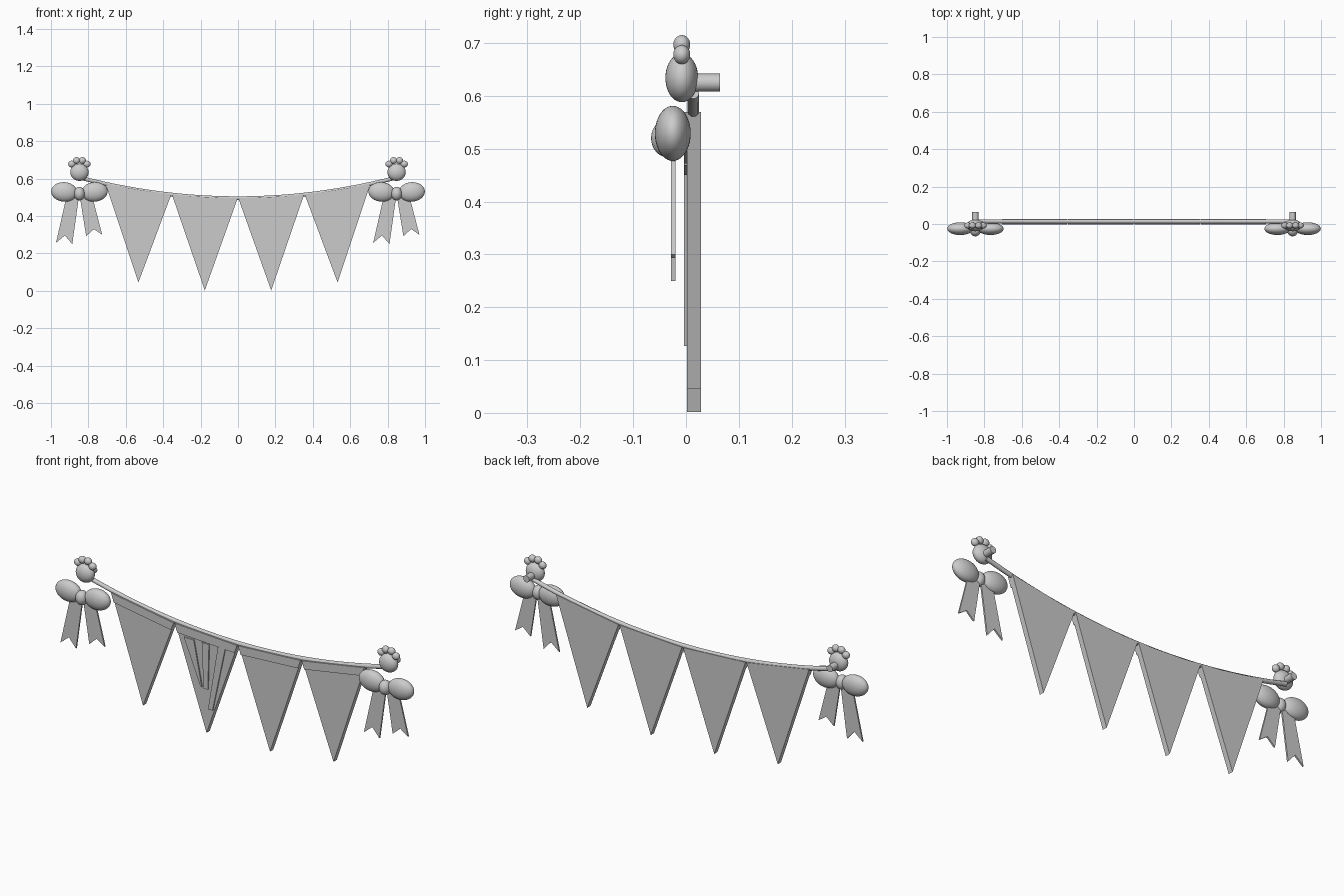
import bpy, bmesh, math
from mathutils import Vector

if "Cube" in bpy.data.objects:
    bpy.data.objects.remove(bpy.data.objects["Cube"])

grey = bpy.data.materials.new("light_grey")
grey.diffuse_color = (0.6, 0.6, 0.6, 1)
grey.use_nodes = True
grey.node_tree.nodes["Principled BSDF"].inputs["Base Color"].default_value = grey.diffuse_color


def rope_z(x):
    return 0.495 + 0.11 * (x / 0.845) ** 2


def finish(name, bm, smooth=False):
    bmesh.ops.recalc_face_normals(bm, faces=bm.faces)
    for f in bm.faces:
        f.smooth = smooth
    me = bpy.data.meshes.new(name)
    bm.to_mesh(me)
    bm.free()
    me.materials.append(grey)
    ob = bpy.data.objects.new(name, me)
    bpy.context.collection.objects.link(ob)
    return ob


def slab(name, points, y0, y1):
    """Extrude an (x, z) outline from y0 to y1."""
    bm = bmesh.new()
    face = bm.faces.new([bm.verts.new((x, y0, z)) for x, z in points])
    ext = bmesh.ops.extrude_face_region(bm, geom=[face])
    verts = [v for v in ext["geom"] if isinstance(v, bmesh.types.BMVert)]
    bmesh.ops.translate(bm, verts=verts, vec=(0, y1 - y0, 0))
    return finish(name, bm)


def ball(name, loc, radii, tilt=0):
    bm = bmesh.new()
    bmesh.ops.create_uvsphere(bm, u_segments=32, v_segments=20, radius=1)
    ob = finish(name, bm, True)
    ob.location, ob.scale = loc, radii
    ob.rotation_euler.y = tilt
    return ob


# sagging rope
curve = bpy.data.curves.new("rope", "CURVE")
curve.dimensions = "3D"
curve.bevel_depth = 0.011
curve.bevel_resolution = 3
curve.use_fill_caps = True
spline = curve.splines.new("POLY")
spline.points.add(40)
for i, p in enumerate(spline.points):
    x = -0.845 + 1.69 * i / 40
    p.co = (x, 0.014, rope_z(x), 1)
curve.materials.append(grey)
bpy.context.collection.objects.link(bpy.data.objects.new("rope", curve))

# pennants, each with a thin hem band across its top
W = 0.355
for i, tip_z in enumerate((0.045, 0.002, 0.002, 0.045)):
    x0 = (i - 2) * W
    a = Vector((x0 + 0.003, rope_z(x0) - 0.003))
    b = Vector((x0 + W - 0.003, rope_z(x0 + W) - 0.003))
    tip = Vector((x0 + W / 2, tip_z))
    slab("pennant", [a, b, tip], 0.002, 0.028)
    slab("hem_band", [a, b, b.lerp(tip, 0.085), a.lerp(tip, 0.085)], -0.004, 0.003)

# tapered stripes on the second pennant
for top0, top1, low0, low1, low_z in ((-0.30, -0.245, -0.207, -0.2, 0.23),
                                      (-0.20, -0.16, -0.19, -0.166, 0.225),
                                      (-0.11, -0.07, -0.165, -0.14, 0.127)):
    slab("pennant_stripe", [(top0, 0.455), (top1, 0.455), (low1, low_z), (low0, low_z)],
         -0.004, 0.003)

# paw finials, wall pegs and bows at both ends
for cx in (-0.848, 0.848):
    ball("paw_pad", (cx, -0.008, 0.634), (0.049, 0.031, 0.046))
    for dx, z in ((-0.041, 0.678), (-0.016, 0.697), (0.016, 0.697), (0.041, 0.678)):
        ball("paw_toe", (cx + dx, -0.008, z), (0.019, 0.016, 0.018))

    bm = bmesh.new()
    bmesh.ops.create_cone(bm, cap_ends=True, segments=24, radius1=0.017,
                          radius2=0.017, depth=0.065)
    peg = finish("wall_peg", bm)
    for f in peg.data.polygons:
        f.use_smooth = len(f.vertices) == 4
    peg.data.set_sharp_from_angle(angle=math.radians(40))
    peg.rotation_euler.x = math.pi / 2
    peg.location = (cx, 0.0315, 0.625)

    for s in (-1, 1):
        ball("bow_loop", (cx + s * 0.081, -0.025, 0.529), (0.070, 0.034, 0.052), -s * 0.08)
    ball("bow_knot", (cx, -0.035, 0.52), (0.029, 0.031, 0.036))

    # swallow-tailed ribbons
    slab("ribbon_tail", [(cx - 0.07, 0.50), (cx - 0.003, 0.50), (cx - 0.038, 0.25),
                         (cx - 0.078, 0.296), (cx - 0.125, 0.257)], -0.028, -0.02)
    slab("ribbon_tail", [(cx + 0.003, 0.50), (cx + 0.07, 0.50), (cx + 0.122, 0.30),
                         (cx + 0.078, 0.33), (cx + 0.036, 0.293)], -0.028, -0.02)
